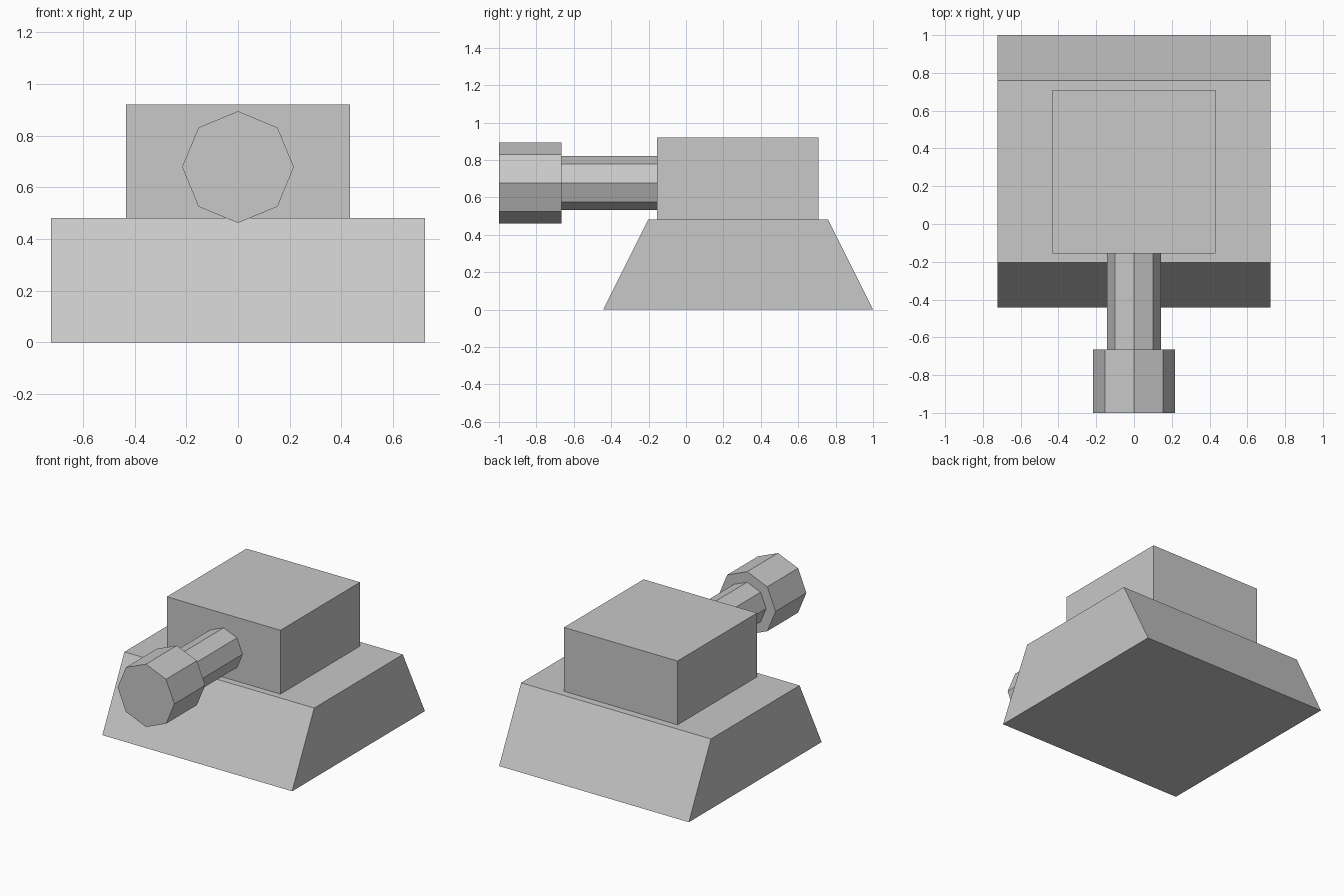
import bpy
import math

if "Cube" in bpy.data.objects:
    bpy.data.objects.remove(bpy.data.objects["Cube"])

grey = bpy.data.materials.new("plain grey")
grey.diffuse_color = (0.58, 0.58, 0.58, 1.0)
grey.use_nodes = True
grey.node_tree.nodes["Principled BSDF"].inputs["Base Color"].default_value = grey.diffuse_color


def extrude(name, outline, axis, start, end):
    """Flat-sided prism: a 2D outline swept along x (outline y,z) or y (outline x,z)."""
    def point(p, d):
        return (d, p[0], p[1]) if axis == "x" else (p[0], d, p[1])
    n = len(outline)
    verts = [point(p, d) for d in (start, end) for p in outline]
    faces = [tuple(range(n))[::-1], tuple(range(n, 2 * n))]
    faces += [(i, (i + 1) % n, n + (i + 1) % n, n + i) for i in range(n)]
    # Sweeping along y mirrors the outline's handedness
    if axis == "y":
        faces = [f[::-1] for f in faces]
    mesh = bpy.data.meshes.new(name)
    mesh.from_pydata(verts, [], faces)
    mesh.materials.append(grey)
    obj = bpy.data.objects.new(name, mesh)
    bpy.context.collection.objects.link(obj)
    return obj


def octagon(radius, z):
    return [(radius * math.cos(i * math.pi / 4), z + radius * math.sin(i * math.pi / 4))
            for i in range(8)]


# Hull: trapezoid side profile with vertical flanks
extrude("hull", [(-0.443, 0), (1.0, 0), (0.76, 0.481), (-0.203, 0.481)], "x", -0.722, 0.722)

# Turret: plain box on the hull
extrude("turret", [(-0.156, 0.481), (0.709, 0.481), (0.709, 0.92), (-0.156, 0.92)],
        "x", -0.432, 0.432)

# Gun: thin octagonal barrel with a thicker muzzle
extrude("barrel", octagon(0.144, 0.678), "y", -0.665, -0.156)
extrude("muzzle", octagon(0.216, 0.678), "y", -1.0, -0.665)
